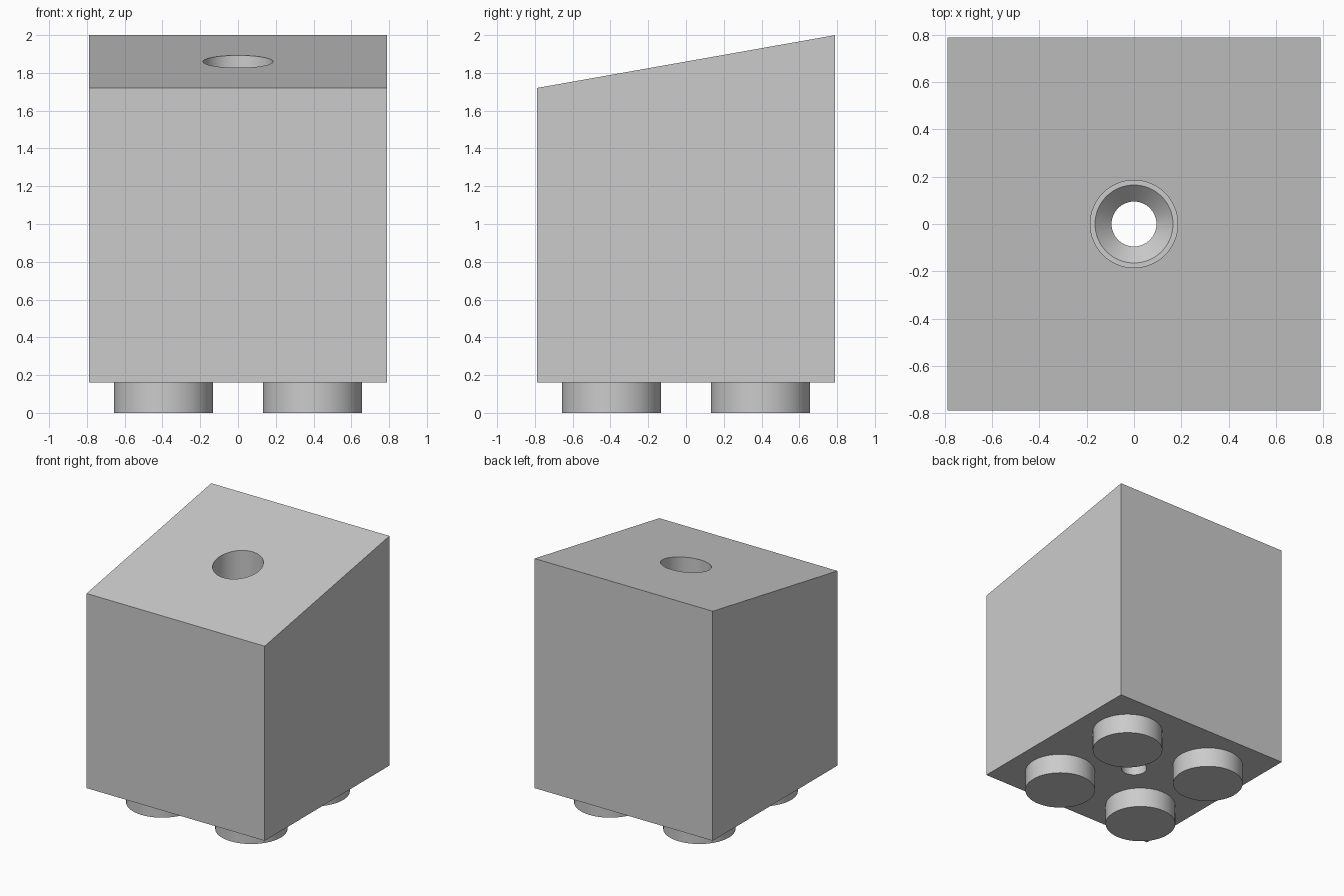
import bpy, bmesh, math
from mathutils import Vector

cube = bpy.data.objects.get("Cube")
if cube:
    bpy.data.objects.remove(cube, do_unlink=True)

HALF = 0.79      # half width of the block
BASE = 0.16      # underside of the block, top of the studs

grey = bpy.data.materials.new("light_grey")
grey.use_nodes = True
colour = (0.6, 0.6, 0.6, 1)
grey.diffuse_color = colour
grey.node_tree.nodes["Principled BSDF"].inputs["Base Color"].default_value = colour


def make_object(name, bm):
    bmesh.ops.recalc_face_normals(bm, faces=bm.faces)
    mesh = bpy.data.meshes.new(name)
    bm.to_mesh(mesh)
    bm.free()
    mesh.materials.append(grey)
    obj = bpy.data.objects.new(name, mesh)
    bpy.context.collection.objects.link(obj)
    return obj


def smooth(obj):
    bpy.ops.object.select_all(action="DESELECT")
    obj.select_set(True)
    bpy.context.view_layer.objects.active = obj
    bpy.ops.object.shade_smooth_by_angle(angle=math.radians(30))


def lathe(name, profile, steps=64):
    """Turn a closed (radius, z) profile, with both ends on the axis, about z."""
    bm = bmesh.new()
    verts = [bm.verts.new((r, 0, z)) for r, z in profile]
    edges = [bm.edges.new(pair) for pair in zip(verts, verts[1:])]
    bmesh.ops.spin(bm, geom=verts + edges, cent=(0, 0, 0), axis=(0, 0, 1),
                   angle=math.tau, steps=steps, use_duplicate=False)
    bmesh.ops.remove_doubles(bm, verts=bm.verts, dist=0.0001)
    return make_object(name, bm)


# Block with a sloping top, extruded sideways from its side profile
bm = bmesh.new()
side = [(-HALF, BASE), (HALF, BASE), (HALF, 2), (-HALF, 1.72)]
face = bm.faces.new([bm.verts.new((-HALF, y, z)) for y, z in side])
extruded = bmesh.ops.extrude_face_region(bm, geom=[face])["geom"]
bmesh.ops.translate(bm, vec=Vector((2 * HALF, 0, 0)),
                    verts=[v for v in extruded if isinstance(v, bmesh.types.BMVert)])
block = make_object("sloped_block", bm)

# Countersunk screw hole: wide bore, narrow ledge, cone, narrow bore
cutter = lathe("screw_hole_cutter", [
    (0, 0.05), (0.095, 0.05), (0.095, 0.36), (0.165, 0.43),
    (0.185, 0.43), (0.185, 2.2), (0, 2.2)])
cutter.hide_render = True
cut = block.modifiers.new("screw_hole", "BOOLEAN")
cut.operation = "DIFFERENCE"
cut.solver = "EXACT"
cut.object = cutter
bpy.context.view_layer.objects.active = block
bpy.ops.object.modifier_apply(modifier=cut.name)
bpy.data.objects.remove(cutter, do_unlink=True)
smooth(block)

# Four round studs under the block
for x, x_name in ((-1, "right"), (1, "left")):
    for y, y_name in ((-1, "front"), (1, "back")):
        bm = bmesh.new()
        bmesh.ops.create_cone(bm, cap_ends=True, segments=64, radius1=0.2625,
                              radius2=0.2625, depth=BASE)
        stud = make_object(f"{y_name}_{x_name}_stud", bm)
        stud.location = (x * 0.395, y * 0.395, BASE / 2)
        smooth(stud)
